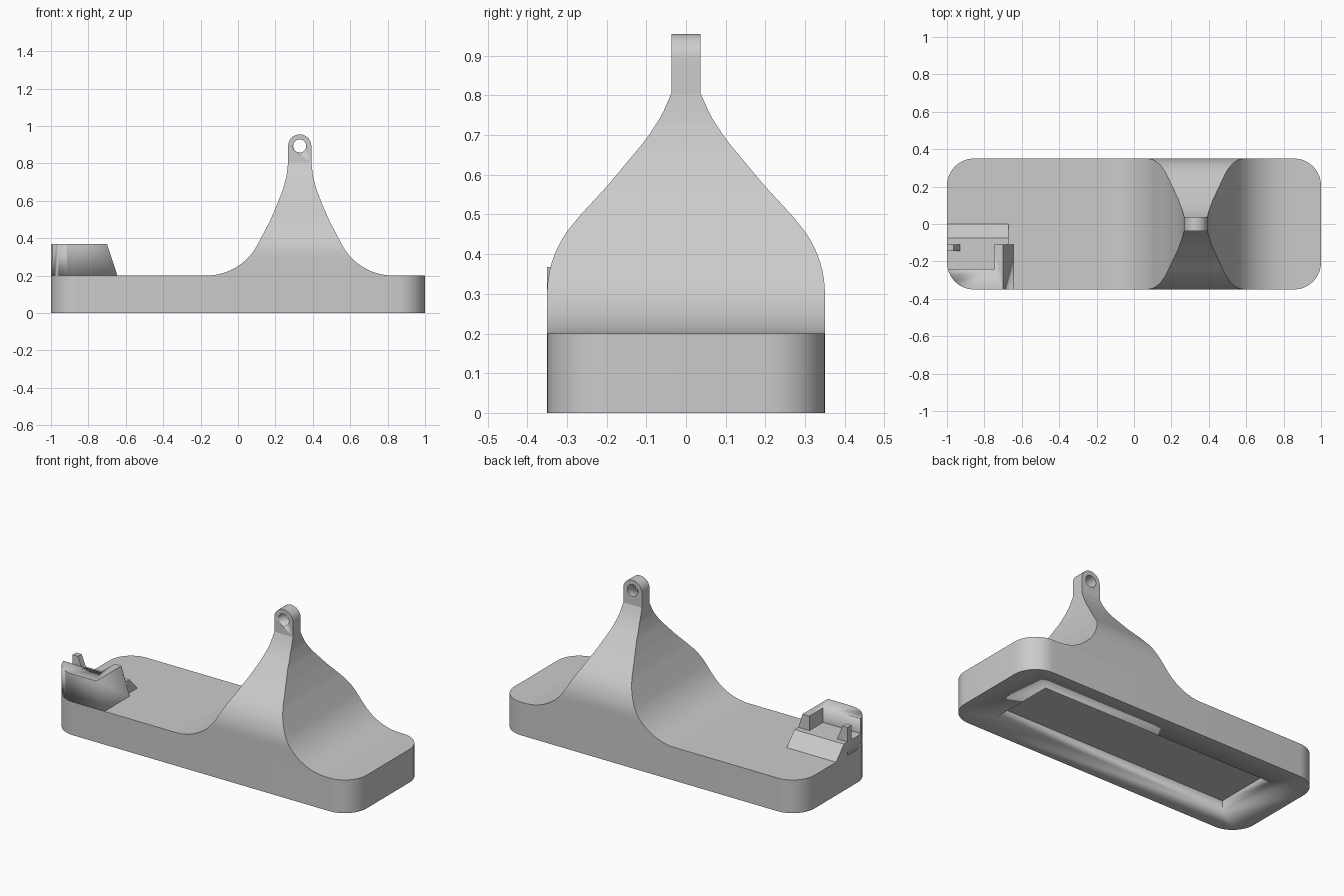
import bpy, bmesh, math
from mathutils import Vector

default = bpy.data.objects.get("Cube")
if default:
    bpy.data.objects.remove(default, do_unlink=True)

grey = bpy.data.materials.new("plain grey")
grey.use_nodes = True
colour = (0.6, 0.6, 0.6, 1)
grey.diffuse_color = colour
grey.node_tree.nodes["Principled BSDF"].inputs["Base Color"].default_value = colour


def finish(name, bm):
    """Turn a bmesh into a smooth-shaded object with sharp edges kept."""
    bmesh.ops.recalc_face_normals(bm, faces=bm.faces)
    mesh = bpy.data.meshes.new(name)
    bm.to_mesh(mesh)
    bm.free()
    mesh.materials.append(grey)
    obj = bpy.data.objects.new(name, mesh)
    bpy.context.collection.objects.link(obj)
    bpy.ops.object.select_all(action='DESELECT')
    obj.select_set(True)
    bpy.context.view_layer.objects.active = obj
    bpy.ops.object.shade_smooth_by_angle(angle=math.radians(30))
    return obj


def prism(name, outline, axis, start, end):
    """Extrude a 2D outline along the given axis (0 x, 1 y, 2 z)."""
    def place(p):
        v = list(p)
        v.insert(axis, start)
        return v
    bm = bmesh.new()
    face = bm.faces.new([bm.verts.new(place(p)) for p in outline])
    moved = bmesh.ops.extrude_face_region(bm, geom=[face], use_keep_orig=True)
    shift = Vector((0, 0, 0))
    shift[axis] = end - start
    bmesh.ops.translate(bm, vec=shift, verts=[g for g in moved["geom"] if isinstance(g, bmesh.types.BMVert)])
    return finish(name, bm)


def box(name, x0, x1, y0, y1, z0, z1):
    return prism(name, [(x0, y0), (x1, y0), (x1, y1), (x0, y1)], 2, z0, z1)


def cut(obj, cutter, operation='DIFFERENCE'):
    """Apply a boolean and drop the cutter."""
    mod = obj.modifiers.new("cut", 'BOOLEAN')
    mod.object, mod.operation, mod.solver = cutter, operation, 'EXACT'
    bpy.context.view_layer.objects.active = obj
    bpy.ops.object.modifier_apply(modifier=mod.name)
    bpy.data.objects.remove(cutter, do_unlink=True)


def arc(cx, cy, r, a0, a1, steps):
    angles = [math.radians(a0 + (a1 - a0) * i / steps) for i in range(steps + 1)]
    return [(cx + r * math.cos(a), cy + r * math.sin(a)) for a in angles]


def lerp(points, z):
    for (z0, w0), (z1, w1) in zip(points, points[1:]):
        if z <= z1:
            return w0 + (w1 - w0) * (z - z0) / (z1 - z0)
    return points[-1][1]


# Base slab with rounded corners and a shallow recess underneath
HX, HY, R, TOP = 1.0, 0.35, 0.145, 0.2
footprint = []
for i, (sx, sy) in enumerate([(1, 1), (-1, 1), (-1, -1), (1, -1)]):
    footprint += arc(sx * (HX - R), sy * (HY - R), R, 90 * i, 90 * i + 90, 12)
base = prism("base", footprint, 2, 0, TOP)
cut(base, box("recess_cutter", -0.78, 0.78, -0.2, 0.2, -0.1, 0.065))

# Tower: rectangular sections flaring out into the base
CX, NECK = 0.33, 0.805
FLARE, SHOULDER = 0.31, 0.27
upper_x = [(0.365, 0.226), (0.49, 0.16), (0.58, 0.121), (0.66, 0.09), (0.73, 0.071), (NECK, 0.062)]
upper_y = [(0.49, 0.274), (0.57, 0.2), (0.69, 0.1), (0.75, 0.061), (NECK, 0.037)]


def half_x(z):
    if z < 0.365:
        c = 1 - (z - TOP) / FLARE
        return 0.5 - FLARE * math.sqrt(1 - c * c)
    return lerp(upper_x, z)


def half_y(z):
    if z < 0.3:
        return HY
    if z < 0.49:
        return HY - SHOULDER + math.sqrt(SHOULDER ** 2 - (z - 0.3) ** 2)
    return lerp(upper_y, z)


levels = [TOP + FLARE * (1 - math.cos(math.radians(4 * i))) for i in range(16)]
levels += [0.3 + 0.02 * i for i in range(26) if 0.3 + 0.02 * i > levels[-1]] + [NECK]
bm = bmesh.new()
rings = []
for z in levels:
    a, b = half_x(z), half_y(z)
    rings.append([bm.verts.new((CX + sx * a, sy * b, z)) for sx, sy in [(-1, -1), (1, -1), (1, 1), (-1, 1)]])
for low, high in zip(rings, rings[1:]):
    for i in range(4):
        j = (i + 1) % 4
        bm.faces.new((low[i], low[j], high[j], high[i]))
bm.faces.new(rings[0])
bm.faces.new(rings[-1])
finish("tower", bm)

# Hanging eye on top of the tower
EYE = 0.893
outline = [(CX + 0.062, NECK)] + arc(CX, EYE, 0.062, 0, 180, 24) + [(CX - 0.062, NECK)]
eye = prism("hanging_eye", outline, 1, -0.037, 0.037)
cut(eye, prism("eye_cutter", arc(CX, EYE, 0.035, 0, 345, 23), 1, -0.1, 0.1))

# Corner holder: sloped block trimmed to the rounded corner, with an open pocket
FLOOR, RIM = 0.28, 0.368
holder = prism("corner_holder", [(-1.05, TOP), (-0.645, TOP), (-0.7, RIM), (-1.05, RIM)], 1, -0.36, -0.11)
cut(holder, prism("corner_trim", footprint, 2, 0.1, 0.5), 'INTERSECT')
cut(holder, box("pocket_cutter", -1.1, -0.745, -0.24, 0, FLOOR, 0.5))

# Ramp leading up to the pocket floor
prism("ramp", [(0, TOP), (-0.075, FLOOR), (-0.11, FLOOR), (-0.11, TOP)], 0, -1, -0.67)

# Tapered post beside the pocket opening
prism("post", [(-1, FLOOR), (-0.93, FLOOR), (-0.965, RIM), (-1, RIM)], 1, -0.145, -0.11)
